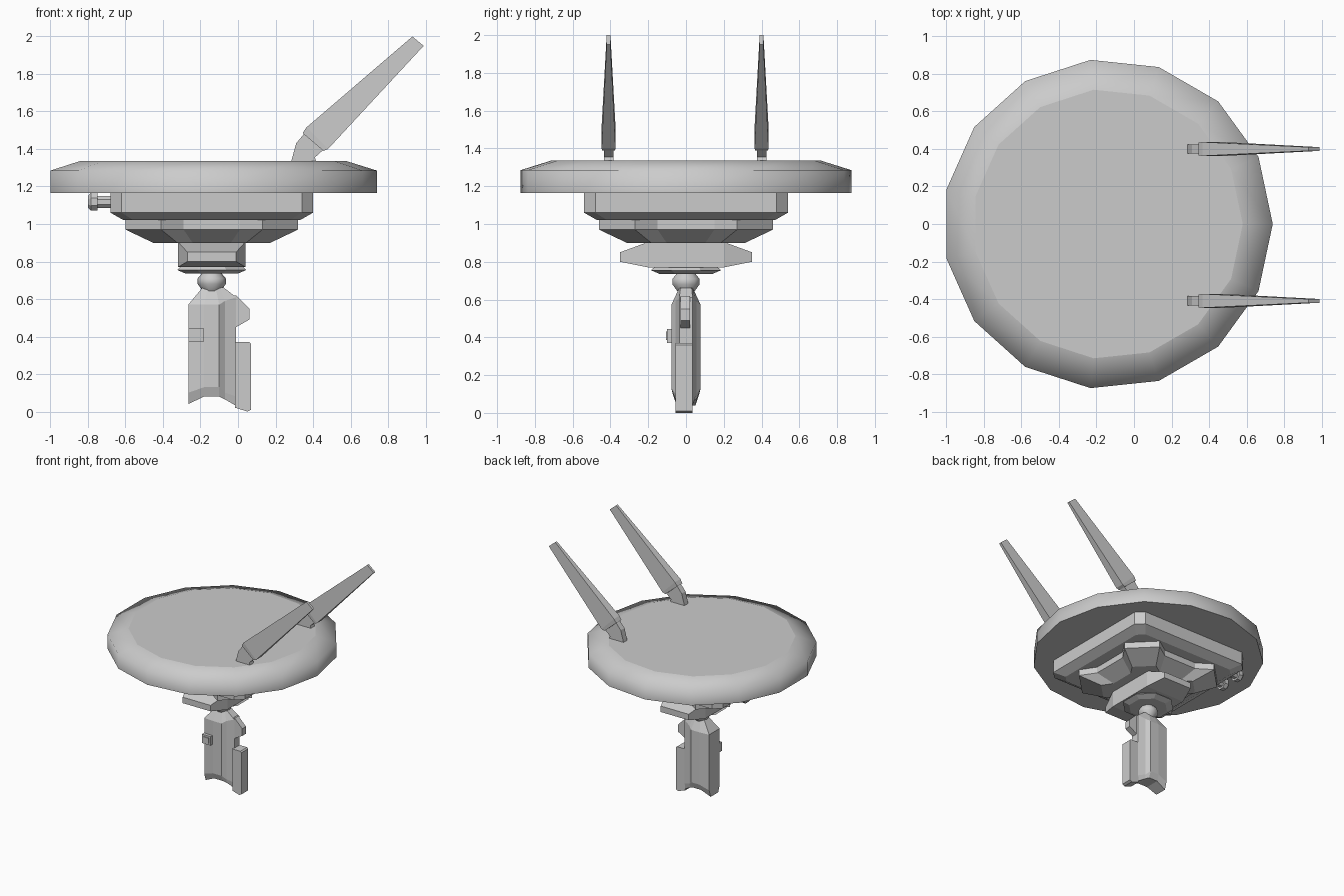
import bpy, math
from math import cos, sin, pi

if "Cube" in bpy.data.objects:
    bpy.data.objects.remove(bpy.data.objects["Cube"])

CX = -0.14  # axis of the disc and stem


def loft(name, rings, strip_caps=False):
    """Skin equal-length rings of 3D points and close both ends."""
    n = len(rings[0])
    verts = [p for r in rings for p in r]
    faces = []
    for k in range(len(rings) - 1):
        a, b = k * n, (k + 1) * n
        faces += [(a + i, a + (i + 1) % n, b + (i + 1) % n, b + i) for i in range(n)]
    for base in (0, (len(rings) - 1) * n):
        if strip_caps:
            faces += [(base + i, base + i + 1, base + n - 2 - i, base + n - 1 - i)
                      for i in range(n // 2 - 1)]
        else:
            faces.append(tuple(range(base, base + n)))
    me = bpy.data.meshes.new(name)
    me.from_pydata(verts, [], faces)
    ob = bpy.data.objects.new(name, me)
    bpy.context.collection.objects.link(ob)
    bpy.context.view_layer.objects.active = ob
    bpy.ops.object.select_all(action='DESELECT')
    ob.select_set(True)
    bpy.ops.object.mode_set(mode='EDIT')
    bpy.ops.mesh.select_all(action='SELECT')
    bpy.ops.mesh.normals_make_consistent(inside=False)
    bpy.ops.object.mode_set(mode='OBJECT')
    return ob


def ngon(n, r, z, start=0.0):
    return [(CX + r * cos(start + 2 * pi * i / n), r * sin(start + 2 * pi * i / n), z)
            for i in range(n)]


def four_way(quarter, z, s=1.0):
    """Repeat a run of plan points in all four quarters."""
    out = []
    for q in range(4):
        c, d = round(cos(q * pi / 2)), round(sin(q * pi / 2))
        out += [(CX + s * (x * c - y * d), s * (x * d + y * c), z) for x, y in quarter]
    return out


def prism_y(name, profile, y0, y1):
    return loft(name, [[(x, y, z) for x, z in profile] for y in (y0, y1)])


def box(name, x0, x1, y0, y1, z0, z1):
    return prism_y(name, [(x0, z0), (x1, z0), (x1, z1), (x0, z1)], y0, y1)


# Disc: 15 sides, soft rim and flat top
disc = loft("disc", [ngon(15, r, z) for r, z in ((0.88, 1.165), (0.88, 1.285), (0.72, 1.335))])
bpy.ops.object.shade_smooth_by_angle(angle=math.radians(78))
for f in disc.data.polygons:
    if len(f.vertices) > 4:
        f.use_smooth = False

# Upper square plate with cut corners
corner = [(0.54, 0.48), (0.48, 0.54)]
loft("upper_plate", [four_way(corner, 1.165), four_way(corner, 1.06), four_way(corner, 1.02, 0.87)])

# Lower plate with cut corners and a notch in each side
notched = [(0.38, 0.15), (0.46, 0.27), (0.27, 0.46), (0.15, 0.38)]
loft("lower_plate", [four_way(notched, 1.025), four_way(notched, 0.97), four_way(notched, 0.90, 0.68)])

# Winged hub tapering to both sides
sections = [(-0.35, 0.13, 0.80, 0.85), (-0.2, 0.18, 0.77, 0.905),
            (0.2, 0.18, 0.77, 0.905), (0.35, 0.13, 0.80, 0.85)]
loft("winged_hub", [[(CX - w, y, lo), (CX + w, y, lo), (CX + w, y, hi), (CX - w, y, hi)]
                    for y, w, lo, hi in sections])

# Collar and ball joint above the handle
loft("collar", [ngon(8, r, z, pi / 8) for r, z in ((0.15, 0.735), (0.2, 0.755), (0.16, 0.79))])
loft("ball_joint", [ngon(10, r, z) for r, z in
                    ((0.045, 0.64), (0.075, 0.68), (0.075, 0.71), (0.045, 0.745))])
bpy.ops.object.shade_smooth_by_angle(angle=math.radians(40))


# Handle: rows of (x, half width, z) mirrored across y
def mirrored(row):
    return [(x, -y, z) for x, y, z in row] + [(x, y, z) for x, y, z in reversed(row)]


bottom = [(-.265, .05, .04), (-.18, .06, .08), (-.1, .06, .08), (-.07, .045, .065), (-.01, .03, .03)]
low = [(-.265, .07, .1), (-.18, .078, .13), (-.1, .078, .13), (-.07, .055, .1), (-.01, .035, .08)]
high = [(-.265, .07, .57), (-.18, .078, .57), (-.1, .078, .57), (-.07, .055, .59), (-.01, .035, .61)]
top = [(-.19, .03, .66), (-.16, .035, .665), (-.12, .035, .665), (-.1, .035, .665), (-.075, .03, .66)]
loft("handle", [mirrored(r) for r in (bottom, low, high, top)], strip_caps=True)

# Parts fixed to the handle
prism_y("rear_hook", [(-0.03, 0.62), (-0.01, 0.62), (0.06, 0.55), (0.06, 0.49), (-0.01, 0.45), (-0.03, 0.45)],
        -0.03, 0.02)
prism_y("rear_fin", [(-0.015, 0.02), (0.05, 0.0), (0.07, 0.01), (0.07, 0.36), (0.06, 0.37), (-0.015, 0.37)],
        -0.055, 0.035)
box("button", -0.265, -0.185, -0.1, -0.06, 0.37, 0.445)
box("button_cap", -0.25, -0.2, -0.107, -0.09, 0.385, 0.43)

# Two knobs on the left side of the upper plate
for i, y in enumerate((0.14, 0.31)):
    rings = [[(x, y + r * cos(k * pi / 4 + pi / 8), 1.118 + r * sin(k * pi / 4 + pi / 8)) for k in range(8)]
             for x, r in ((-0.66, 0.035), (-0.75, 0.035), (-0.75, 0.051), (-0.785, 0.051), (-0.8, 0.035))]
    loft("knob_%d" % (i + 1), rings)

# Pair of leaning antennas: bent post and tapered blade
for label, y in (("front", -0.41), ("back", 0.40)):
    prism_y(label + "_antenna_post",
            [(0.28, 1.32), (0.42, 1.32), (0.41, 1.355), (0.46, 1.40), (0.36, 1.49), (0.31, 1.43)],
            y - 0.025, y + 0.025)
    blade = [((0.345, 1.485), (0.455, 1.39), 0.034), ((0.365, 1.515), (0.48, 1.40), 0.037),
             ((0.93, 2.0), (0.99, 1.95), 0.01)]
    loft(label + "_antenna_blade",
         [[(a[0], y - h, a[1]), (a[0], y + h, a[1]), (b[0], y + h, b[1]), (b[0], y - h, b[1])]
          for a, b, h in blade])
